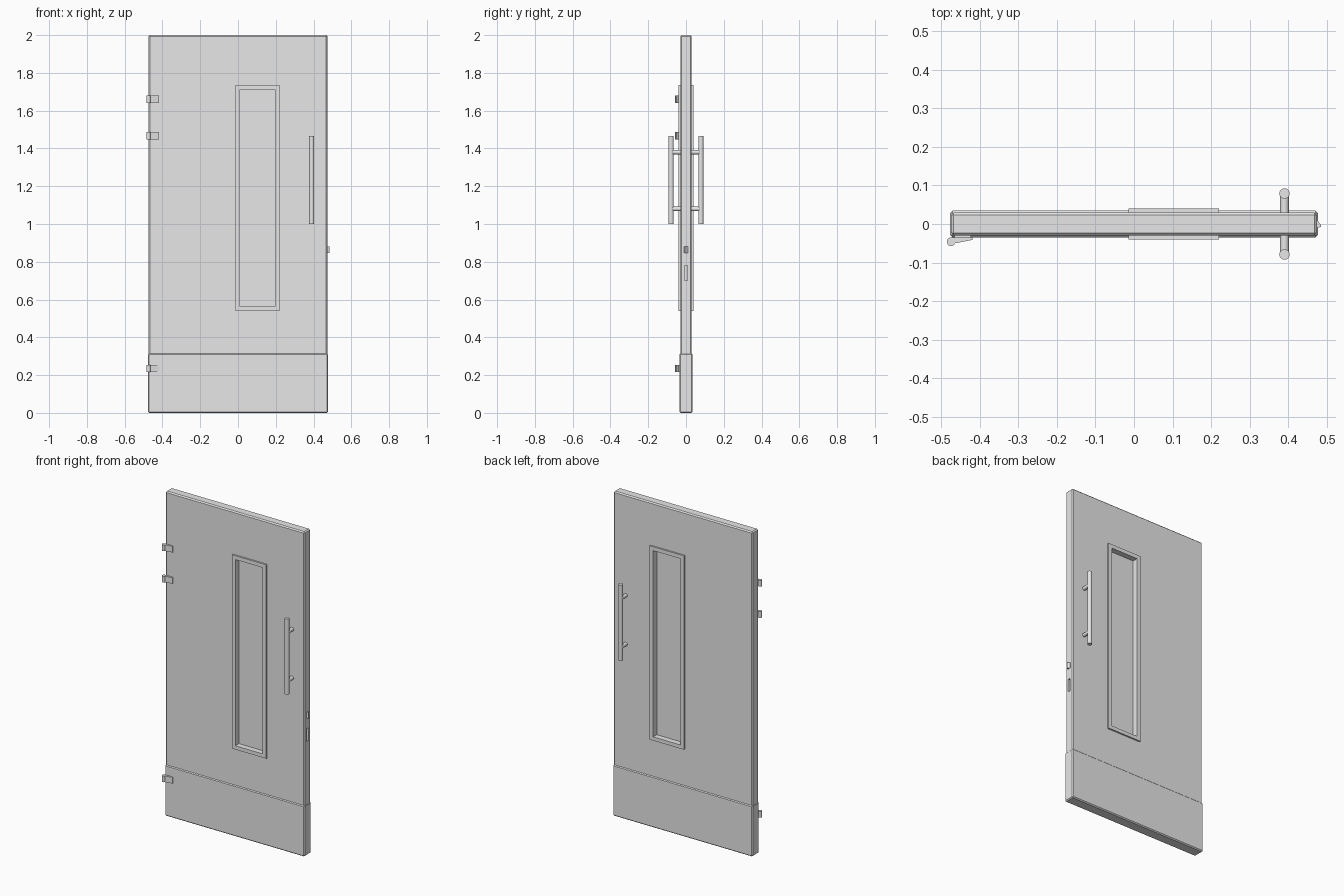
import bpy
import bmesh
from mathutils import Matrix, Vector

if "Cube" in bpy.data.objects:
    bpy.data.objects.remove(bpy.data.objects["Cube"], do_unlink=True)

grey = bpy.data.materials.new("plain_grey")
grey.use_nodes = True
grey.diffuse_color = (0.8, 0.8, 0.8, 1)
grey.node_tree.nodes["Principled BSDF"].inputs["Base Color"].default_value = (0.8, 0.8, 0.8, 1)


def finish(name, bm):
    bmesh.ops.recalc_face_normals(bm, faces=bm.faces)
    mesh = bpy.data.meshes.new(name)
    bm.to_mesh(mesh)
    bm.free()
    mesh.materials.append(grey)
    obj = bpy.data.objects.new(name, mesh)
    bpy.context.collection.objects.link(obj)
    return obj


def box(name, low, high, bevel=0):
    """Box between two corners, with chamfered edges if asked."""
    low, high = Vector(low), Vector(high)
    bm = bmesh.new()
    bmesh.ops.create_cube(bm, size=1)
    bmesh.ops.scale(bm, vec=high - low, verts=bm.verts)
    bmesh.ops.translate(bm, vec=(low + high) / 2, verts=bm.verts)
    if bevel:
        bmesh.ops.bevel(bm, geom=bm.edges[:], offset=bevel, segments=1, affect='EDGES')
    return finish(name, bm)


def rod(name, start, end, radius):
    """Smooth round rod between two points."""
    start, end = Vector(start), Vector(end)
    axis = end - start
    turn = axis.to_track_quat('Z', 'Y').to_matrix().to_4x4()
    bm = bmesh.new()
    bmesh.ops.create_cone(bm, cap_ends=True, segments=32, radius1=radius, radius2=radius,
                          depth=axis.length,
                          matrix=Matrix.Translation((start + end) / 2) @ turn)
    obj = finish(name, bm)
    bpy.ops.object.select_all(action='DESELECT')
    obj.select_set(True)
    bpy.context.view_layer.objects.active = obj
    bpy.ops.object.shade_smooth_by_angle()
    return obj


def extrude_up(name, outline, z_low, z_high):
    """Plan outline raised into a prism."""
    bm = bmesh.new()
    face = bm.faces.new([bm.verts.new((x, y, z_low)) for x, y in outline])
    raised = bmesh.ops.extrude_face_region(bm, geom=[face])
    bmesh.ops.translate(bm, vec=(0, 0, z_high - z_low),
                        verts=[v for v in raised['geom'] if isinstance(v, bmesh.types.BMVert)])
    return finish(name, bm)


def cut(obj, cutter):
    mod = obj.modifiers.new("cut", 'BOOLEAN')
    mod.operation = 'DIFFERENCE'
    mod.solver = 'EXACT'
    mod.object = cutter
    bpy.context.view_layer.objects.active = obj
    bpy.ops.object.modifier_apply(modifier=mod.name)
    bpy.data.objects.remove(cutter, do_unlink=True)


# Door leaf with window opening and bolt slot in the lock edge
leaf = box("door_leaf", (-0.474, -0.03, 0.004), (0.474, 0.03, 2), 0.007)
cut(leaf, box("window_cutter", (0.005, -0.1, 0.555), (0.2, 0.1, 1.715)))
cut(leaf, box("bolt_cutter", (0.462, -0.008, 0.7), (0.5, 0.008, 0.78)))

# Kick guard wrapped round the bottom
box("kick_guard", (-0.476, -0.035, 0), (0.476, 0.035, 0.315), 0.006)

# Window pane and its through frame
box("window_pane", (0.003, -0.005, 0.553), (0.202, 0.005, 1.717))
frame = box("window_frame", (-0.014, -0.04, 0.54), (0.22, 0.04, 1.735))
cut(frame, box("frame_cutter", (0.01, -0.1, 0.563), (0.196, 0.1, 1.711)))

# Pull handles on both faces
for side, label in ((-1, "front"), (1, "back")):
    rod(label + "_handle_bar", (0.39, side * 0.079, 1), (0.39, side * 0.079, 1.467), 0.0135)
    for z, level in ((1.08, "lower"), (1.38, "upper")):
        rod(f"{label}_handle_{level}_post", (0.39, side * 0.025, z), (0.39, side * 0.079, z), 0.0115)

# Hinges: round knuckle with a tapered leaf
leaf_plan = [(-0.474, -0.035), (-0.418, -0.035), (-0.418, -0.041), (-0.474, -0.052)]
for z, level in ((0.235, "lower"), (1.467, "middle"), (1.66, "upper")):
    rod(level + "_hinge_knuckle", (-0.474, -0.046, z - 0.019), (-0.474, -0.046, z + 0.019), 0.011)
    extrude_up(level + "_hinge_leaf", leaf_plan, z - 0.019, z + 0.019)
    box(level + "_hinge_mount", (-0.465, -0.036, z - 0.015), (-0.422, -0.029, z + 0.015))

# Sloped latch in the lock edge
extrude_up("latch", [(0.465, 0.01), (0.475, 0.01), (0.485, -0.004), (0.485, -0.007),
                     (0.475, -0.01), (0.465, -0.01)], 0.846, 0.882)
